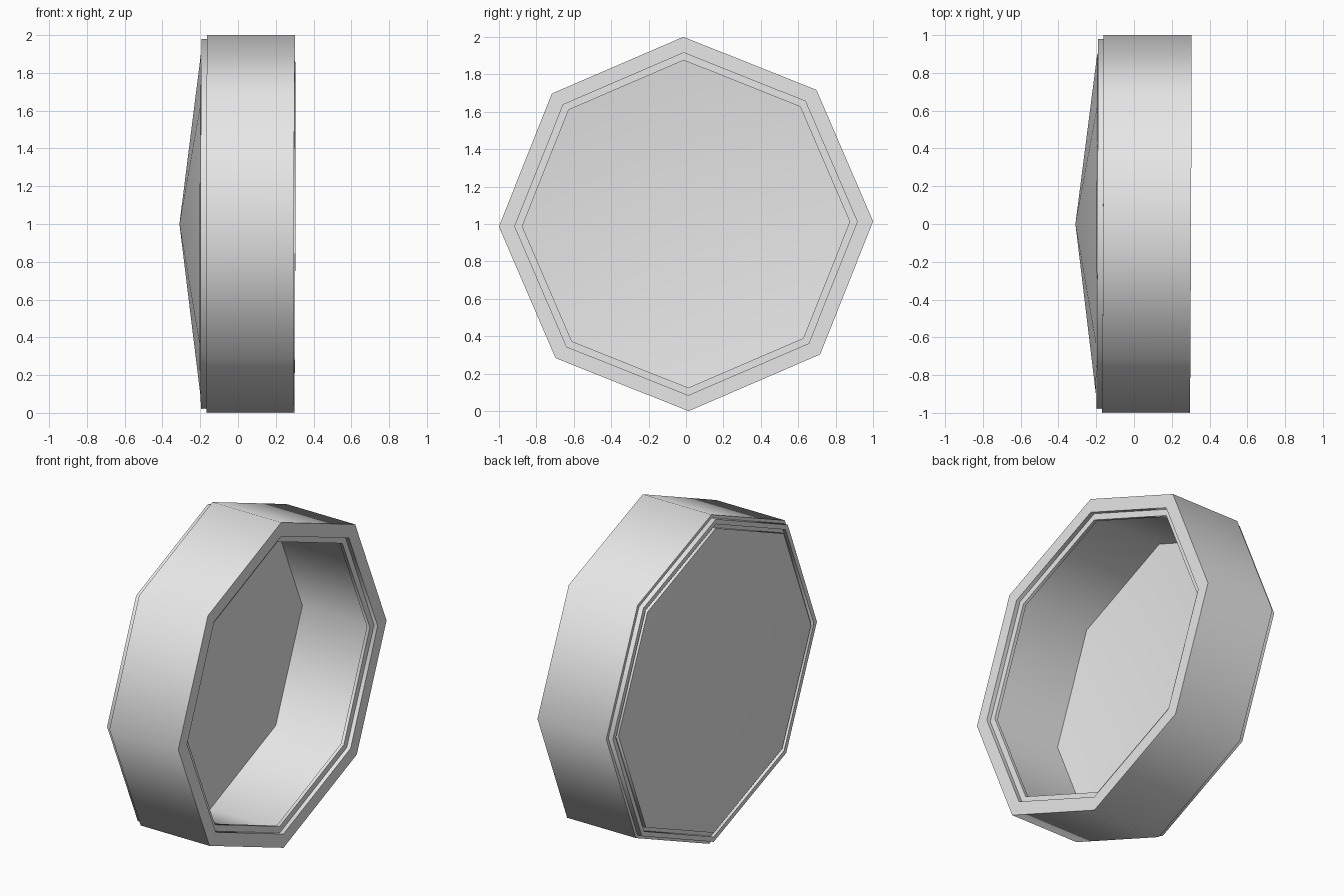
import bpy, bmesh, math

if "Cube" in bpy.data.objects:
    bpy.data.objects.remove(bpy.data.objects["Cube"])

SIDES = 8
TURN = math.radians(0.8)

grey = bpy.data.materials.new("light grey")
grey.diffuse_color = (0.8, 0.8, 0.8, 1)
grey.use_nodes = True
grey.node_tree.nodes["Principled BSDF"].inputs["Base Color"].default_value = grey.diffuse_color


def lathe(name, profile, closed=False):
    """Spin an (radius, x) profile round the x axis with eight sides."""
    bm = bmesh.new()
    rings = []
    for r, x in profile:
        count = SIDES if r > 0 else 1
        ring = []
        for i in range(count):
            a = TURN + i * math.tau / SIDES
            y, z = r * math.cos(a), r * math.sin(a)
            # slight lean of the whole cap
            ring.append(bm.verts.new((x + 0.004 * y + 0.002 * z, y, z + 1)))
        rings.append(ring)
    pairs = list(zip(rings, rings[1:]))
    if closed:
        pairs.append((rings[-1], rings[0]))
    for a, b in pairs:
        for i in range(SIDES):
            j = (i + 1) % SIDES
            if len(b) == 1:
                bm.faces.new((a[i], a[j], b[0]))
            else:
                bm.faces.new((a[i], a[j], b[j], b[i]))
    bmesh.ops.recalc_face_normals(bm, faces=bm.faces)
    mesh = bpy.data.meshes.new(name)
    bm.to_mesh(mesh)
    bm.free()
    mesh.materials.append(grey)
    obj = bpy.data.objects.new(name, mesh)
    bpy.context.collection.objects.link(obj)
    bpy.ops.object.select_all(action='DESELECT')
    obj.select_set(True)
    bpy.context.view_layer.objects.active = obj
    bpy.ops.object.shade_smooth_by_angle(angle=math.radians(50))
    return obj


# Outer wall with open rim, inner lip and stepped back edge
lathe("shell", [
    (1.0, -0.165), (1.0, 0.30),                                # outside
    (0.915, 0.30), (0.915, 0.275), (0.875, 0.275),             # rim and lip
    (0.875, 0.255), (0.895, 0.255), (0.895, -0.195),           # inner wall
    (0.925, -0.195), (0.925, -0.175), (0.95, -0.175),          # groove
    (0.95, -0.195), (0.98, -0.195), (0.98, -0.165),            # back ring
], closed=True)

# Shallow pointed back plate, also the floor of the inside
lathe("back_plate", [(0.91, -0.197), (0, -0.31)])
